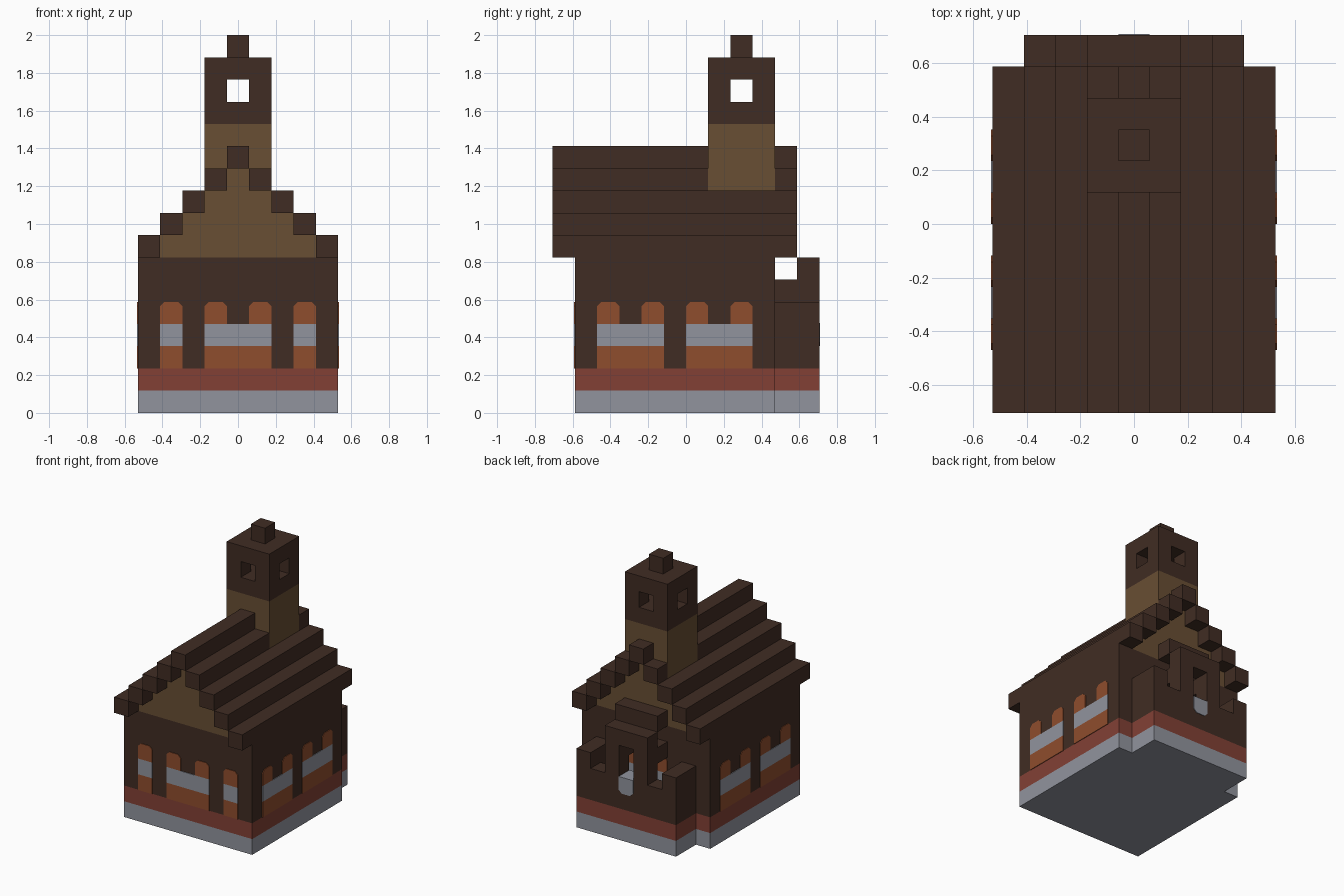
import bpy, bmesh
from mathutils import Vector

cube = bpy.data.objects.get("Cube")
if cube:
    bpy.data.objects.remove(cube, do_unlink=True)

U = 2 / 17          # one block
T = 0.04            # panel thickness in blocks


def material(name, rgb):
    lin = [((c / 255 + 0.055) / 1.055) ** 2.4 for c in rgb]
    m = bpy.data.materials.new(name)
    m.use_nodes = True
    m.diffuse_color = (*lin, 1)
    m.node_tree.nodes["Principled BSDF"].inputs["Base Color"].default_value = (*lin, 1)
    return m


BROWN = material("dark brown", (64, 44, 35))
TAN = material("tan", (104, 78, 51))
ORANGE = material("orange", (143, 77, 45))
GREY = material("stone grey", (145, 148, 158))
RED = material("brick red", (130, 64, 53))


def finish(name, bm, mat):
    bmesh.ops.scale(bm, vec=(U, U, U), verts=bm.verts)
    bmesh.ops.recalc_face_normals(bm, faces=bm.faces)
    me = bpy.data.meshes.new(name)
    bm.to_mesh(me)
    bm.free()
    me.materials.append(mat)
    ob = bpy.data.objects.new(name, me)
    bpy.context.collection.objects.link(ob)
    return ob


def extrude(bm, points, offset):
    face = bm.faces.new([bm.verts.new(p) for p in points])
    new = bmesh.ops.extrude_face_region(bm, geom=[face])["geom"]
    moved = [v for v in new if isinstance(v, bmesh.types.BMVert)]
    bmesh.ops.translate(bm, vec=offset, verts=moved)


def blocks(name, mat, boxes, mirror=False):
    """Join boxes given as (x0, x1, y0, y1, z0, z1), optionally mirrored in x."""
    bm = bmesh.new()
    if mirror:
        boxes = boxes + [(-b[1], -b[0], *b[2:]) for b in boxes]
    for x0, x1, y0, y1, z0, z1 in boxes:
        extrude(bm, [(x0, y0, z0), (x1, y0, z0), (x1, y1, z0), (x0, y1, z0)], (0, 0, z1 - z0))
    return finish(name, bm, mat)


def panels(name, mat, rects, origin, along, normal, top=0.0, bottom=0.0):
    """Thin plates on a wall; rects are (a0, a1, z0, z1) with corner cuts."""
    bm = bmesh.new()
    o, d, n = Vector(origin), Vector(along), Vector(normal)
    for a0, a1, z0, z1 in rects:
        outline = [(a0 + bottom, z0), (a1 - bottom, z0), (a1, z0 + bottom), (a1, z1 - top),
                   (a1 - top, z1), (a0 + top, z1), (a0, z1 - top), (a0, z0 + bottom)]
        pts = []
        for a, z in outline:
            p = o + d * a + Vector((0, 0, z))
            if p not in pts:
                pts.append(p)
        extrude(bm, pts, n * T)
    return finish(name, bm, mat)


# Stone base and brick course share one footprint
half = [(4.5, -5), (4.5, 4), (3.5, 4), (3.5, 6)]
footprint = half + [(-x, y) for x, y in reversed(half)]
for name, mat, z in (("stone_base", GREY, 0), ("brick_course", RED, 1)):
    bm = bmesh.new()
    extrude(bm, [(x, y, z) for x, y in footprint], (0, 0, 1))
    finish(name, bm, mat)

# Main walls and stepped gable
blocks("main_walls", BROWN, [(-4.5, 4.5, -5, 4, 2, 7)])
blocks("gable", TAN, [(i - 3.5, 3.5 - i, -5, 4, 7 + i, 8 + i) for i in range(4)])

# Stepped roof: the upper courses stop at the tower
courses = []
for i in range(4):
    spans = [(-6, 5)] if i < 3 else [(-6, 1), (4, 5)]
    courses += [(3.5 - i, 4.5 - i, a, b, 7 + i, 8 + i) for a, b in spans]
blocks("roof_steps", BROWN, courses, mirror=True)
blocks("roof_ridge", BROWN, [(-0.5, 0.5, -6, 1, 11, 12), (-0.5, 0.5, 4, 5, 11, 12)])

# Tower with open belfry and cap
blocks("tower_shaft", TAN, [(-1.5, 1.5, 1, 4, 10, 13)])
blocks("belfry_slabs", BROWN, [(-1.5, 1.5, 1, 4, 13, 14), (-1.5, 1.5, 1, 4, 15, 16)])
blocks("belfry_posts", BROWN, [(0.5, 1.5, 1, 2, 14, 15), (0.5, 1.5, 3, 4, 14, 15)], mirror=True)
blocks("tower_cap", BROWN, [(-0.5, 0.5, 2, 3, 16, 17)])

# Rear porch: side walls, low wall, arch and stepped canopy
blocks("porch_side_walls", BROWN, [(2.5, 3.5, 4, 6, 2, 5)], mirror=True)
blocks("porch_low_wall", BROWN, [(-2.5, 2.5, 5, 6, 2, 4)])
blocks("porch_arch_posts", BROWN, [(0.5, 1.5, 5, 6, 4, 6), (0.5, 1.5, 4, 5, 5, 6)], mirror=True)
blocks("porch_arch_top", BROWN, [(-1.5, 1.5, 5, 6, 6, 7)])
blocks("porch_canopy", BROWN, [(-1.5, 1.5, 4, 5, 7, 8)])
panels("porch_sill_back", GREY, [(-0.5, 0.5, 3, 4)], (0, 6, 0), (1, 0, 0), (0, 1, 0), bottom=0.2)
panels("porch_sill_inside", GREY, [(-0.5, 0.5, 3, 4)], (0, 5, 0), (1, 0, 0), (0, -1, 0), bottom=0.2)
blocks("porch_sill_top", GREY, [(-0.5, 0.5, 5 - T, 6 + T, 4, 4 + T)])


# Windows: orange foot, grey middle band, orange arched tops
def windows(side, spans, tops, origin, along, normal):
    place = (origin, along, normal)
    panels(side + "_window_feet", ORANGE, [(a, b, 2, 3) for a, b in spans], *place)
    panels(side + "_window_bands", GREY, [(a, b, 3, 4) for a, b in spans], *place)
    panels(side + "_window_tops", ORANGE, [(a, a + 1, 4, 5) for a in tops], *place, top=0.2)


windows("front", [(-3.5, -2.5), (-1.5, 1.5), (2.5, 3.5)], (-3.5, -1.5, 0.5, 2.5),
        (0, -5, 0), (1, 0, 0), (0, -1, 0))
windows("back", [(-1.5, 1.5)], (-1.5, 0.5), (0, 4, 0), (1, 0, 0), (0, 1, 0))
for side, s in (("left", 1), ("right", -1)):
    windows(side, [(-4, -1), (0, 3)], (-4, -2, 0, 2), (4.5 * s, 0, 0), (0, 1, 0), (s, 0, 0))
